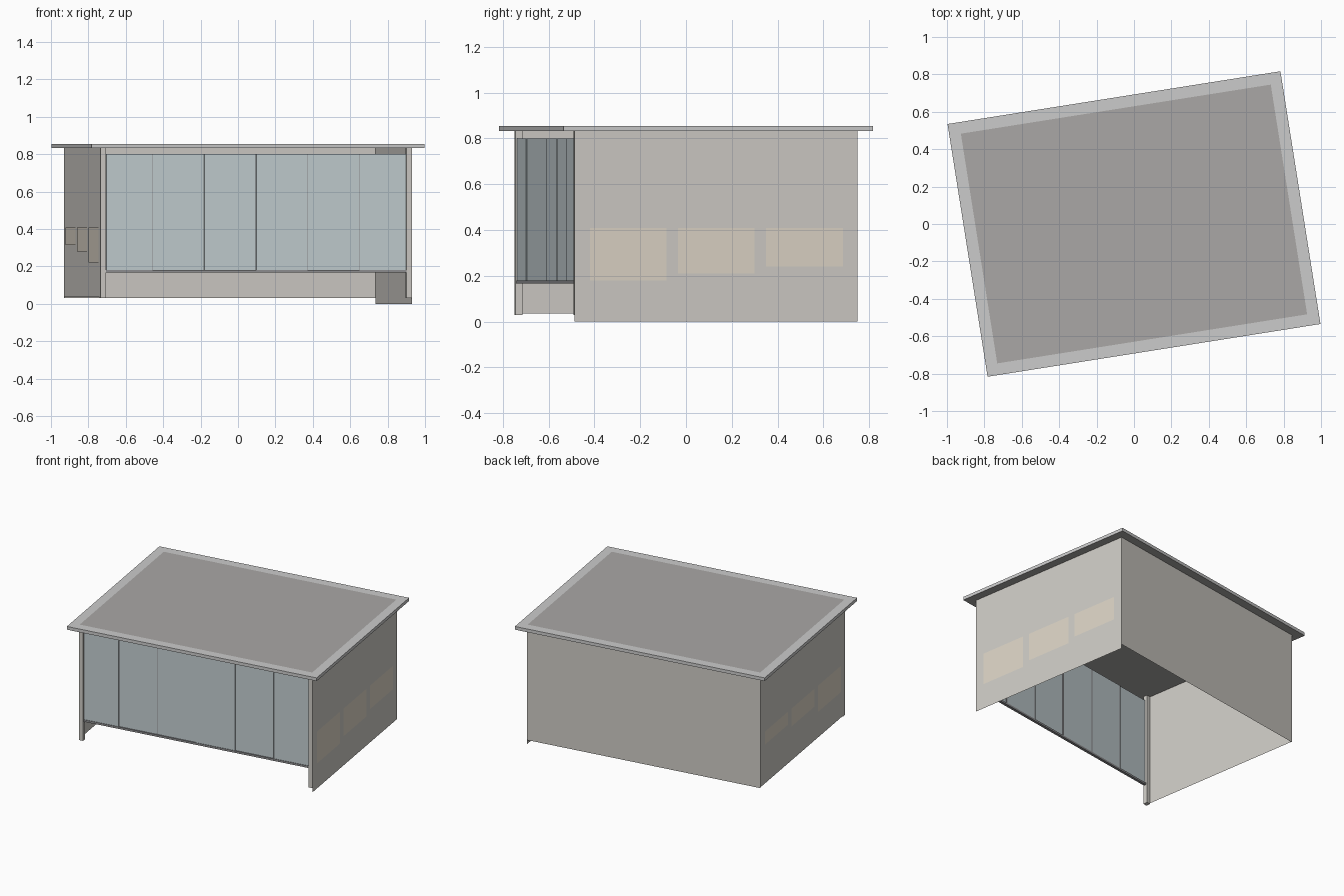
import bpy, bmesh
from math import radians
from mathutils import Matrix

if "Cube" in bpy.data.objects:
    bpy.data.objects.remove(bpy.data.objects["Cube"])

ROT = Matrix.Rotation(radians(9), 4, 'Z')   # whole building is turned on its plot
HW, HD = 0.8425, 0.626                      # half width / half depth of walls
TOP = 0.832


def material(name, r, g, b):
    m = bpy.data.materials.new(name)
    m.diffuse_color = (r, g, b, 1)
    m.use_nodes = True
    m.node_tree.nodes["Principled BSDF"].inputs["Base Color"].default_value = m.diffuse_color
    return m


WALL = material("wall_plaster", 0.62, 0.60, 0.56)
TAN = material("window_tan", 0.72, 0.66, 0.56)
GLASS = material("glass", 0.55, 0.62, 0.64)
TRIM = material("dark_trim", 0.28, 0.28, 0.29)
RIM = material("roof_rim", 0.68, 0.68, 0.66)
DECK = material("roof_deck", 0.40, 0.39, 0.38)


def finish(bm, name, *mats):
    bm.transform(ROT)
    me = bpy.data.meshes.new(name)
    bm.to_mesh(me)
    bm.free()
    for m in mats:
        me.materials.append(m)
    ob = bpy.data.objects.new(name, me)
    bpy.context.collection.objects.link(ob)
    return ob


def box_mesh(x, y, z):
    bm = bmesh.new()
    bmesh.ops.create_cube(bm, size=1)
    for v in bm.verts:
        for i, (lo, hi) in enumerate((x, y, z)):
            v.co[i] = lo if v.co[i] < 0 else hi
    return bm


def box(name, x, y, z, mat):
    return finish(box_mesh(x, y, z), name, mat)


def sheet(name, a, b, z0, z1, mat):
    """Upright single-sided wall from plan point a to b, facing right of travel."""
    bm = bmesh.new()
    bm.faces.new([bm.verts.new(p) for p in
                  ((*a, z0), (*b, z0), (*b, z1), (*a, z1))])
    return finish(bm, name, mat)


# Roof slab: light rim, inset dark deck, dark soffit
bm = box_mesh((-0.901, 0.901), (-0.684, 0.684), (TOP, 0.855))
bm.normal_update()
top = max(bm.faces, key=lambda f: f.normal.z)
soffit = min(bm.faces, key=lambda f: f.normal.z)
soffit.material_index = 1
bmesh.ops.inset_region(bm, faces=[top], thickness=0.088)
top.material_index = 1
finish(bm, "roof", RIM, DECK)

# Thin outer walls; the right one reaches lowest
sheet("right_wall", (HW, -HD), (HW, HD), 0.0, TOP, WALL)
sheet("back_wall", (HW, HD), (-HW, HD), 0.03, TOP, WALL)
sheet("left_wall", (-HW, HD), (-HW, -HD), 0.036, TOP, WALL)

# Front corner posts
for side, s in (("left", -1), ("right", 1)):
    xs = sorted((s * HW, s * (HW - 0.03)))
    box(side + "_front_post", xs, (-HD, -HD + 0.032), (0.03, TOP), WALL)

# Side windows, stepping in height along each wall
spans = ((-0.559, -0.219), (-0.169, 0.17), (0.221, 0.56))
sills = {1: (0.18, 0.21, 0.24), -1: (0.22, 0.28, 0.315)}
for s, side in ((1, "right"), (-1, "left")):
    x = s * (HW + 0.0015)
    for i, ((y0, y1), z0) in enumerate(zip(spans, sills[s])):
        a, b = (y0, y1) if s > 0 else (y1, y0)
        sheet(f"{side}_window_{i + 1}", (x, a), (x, b), z0, 0.408, TAN)

# Sliding glass panels, slightly staggered in depth
cuts = (-0.8125, -0.558, -0.281, 0.0, 0.281, 0.558, 0.8125)
for i, (x0, x1) in enumerate(zip(cuts, cuts[1:])):
    y = -0.618 + (0.004 if i in (1, 2, 4) else 0)
    box(f"glass_panel_{i + 1}", (x0 + 0.0015, x1 - 0.0015),
        (y, y + 0.006), (0.18, 0.80), GLASS)

# Dark mullions behind the joints and the sill rail below
for i, x in enumerate(cuts[1:-1]):
    box(f"mullion_{i + 1}", (x - 0.004, x + 0.004), (-0.611, -0.606),
        (0.18, 0.80), TRIM)
box("sill_rail", (-0.8125, 0.8125), (-0.622, -0.604), (0.166, 0.18), TRIM)
